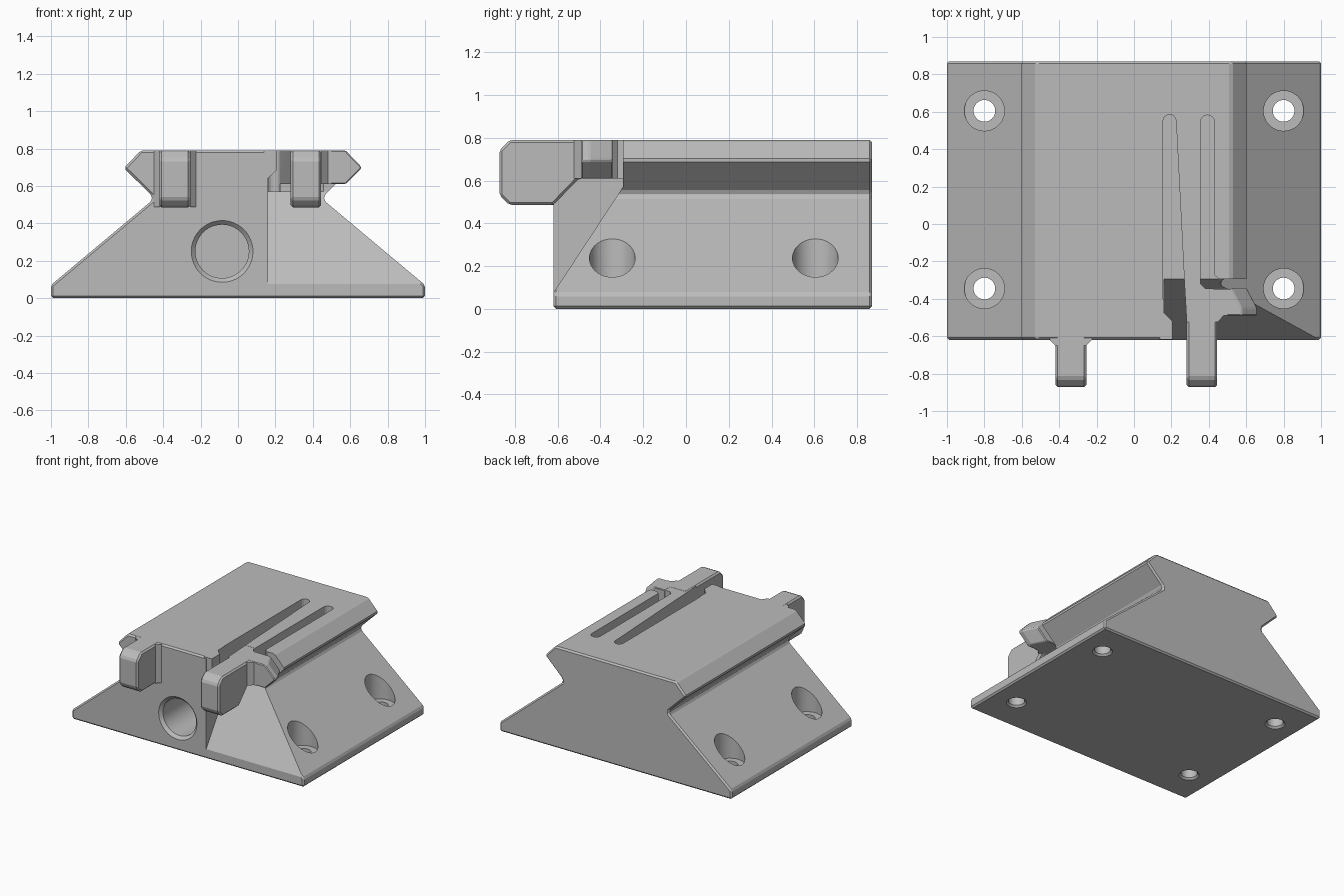
import bpy, bmesh
from math import sin, cos, pi, radians
from mathutils import Vector

if "Cube" in bpy.data.objects:
    bpy.data.objects.remove(bpy.data.objects["Cube"])

grey = bpy.data.materials.new("plain grey")
grey.use_nodes = True
grey.diffuse_color = (0.5, 0.5, 0.5, 1)
grey.node_tree.nodes["Principled BSDF"].inputs["Base Color"].default_value = (0.5, 0.5, 0.5, 1)


def loft(name, rings, bevel=0.0):
    """Solid skinned through matching rings of points, with optional chamfered edges."""
    bm = bmesh.new()
    loops = [[bm.verts.new(p) for p in ring] for ring in rings]
    n = len(loops[0])
    for a, b in zip(loops, loops[1:]):
        for i in range(n):
            j = (i + 1) % n
            bm.faces.new((a[i], a[j], b[j], b[i]))
    bm.faces.new(loops[0])
    bm.faces.new(loops[-1])
    bmesh.ops.recalc_face_normals(bm, faces=bm.faces)
    if bevel:
        sharp = [e for e in bm.edges if e.calc_face_angle(0) > radians(20)]
        bmesh.ops.bevel(bm, geom=sharp, offset=bevel, segments=1,
                        affect='EDGES', clamp_overlap=True)
    mesh = bpy.data.meshes.new(name)
    bm.to_mesh(mesh)
    bm.free()
    mesh.materials.append(grey)
    obj = bpy.data.objects.new(name, mesh)
    bpy.context.collection.objects.link(obj)
    return obj


def prism(name, axis, outline, lo, hi, bevel=0.0):
    """Extrude a 2D outline along the named axis."""
    place = {"x": lambda a, b, t: (t, a, b),
             "y": lambda a, b, t: (a, t, b),
             "z": lambda a, b, t: (a, b, t)}[axis]
    return loft(name, [[place(a, b, t) for a, b in outline] for t in (lo, hi)], bevel)


def turned(name, centre, u, v, axis, steps, sides=48):
    """Round solid from (radius, distance along axis) steps."""
    u, v, axis, centre = map(Vector, (u, v, axis, centre))
    angles = [2 * pi * i / sides for i in range(sides)]
    return loft(name, [[centre + axis * d + (u * cos(a) + v * sin(a)) * r for a in angles]
                       for r, d in steps])


def round_end(x0, x1, y, count=8):
    """Half circle from the right edge of a slot to the left edge."""
    r, cx = (x1 - x0) / 2, (x0 + x1) / 2
    return [(cx + r * cos(pi * i / count), y + r * sin(pi * i / count))
            for i in range(count + 1)]


def cut(target, cutters):
    for c in cutters:
        c.hide_render = True
        m = target.modifiers.new("cut", 'BOOLEAN')
        m.operation, m.solver, m.object = 'DIFFERENCE', 'EXACT', c
    bpy.context.view_layer.update()
    graph = bpy.context.evaluated_depsgraph_get()
    mesh = bpy.data.meshes.new_from_object(target.evaluated_get(graph))
    target.modifiers.clear()
    target.data = mesh
    for c in cutters:
        bpy.data.objects.remove(c)


TOP, FLOOR, ARM_BOTTOM = 0.79, 0.57, 0.61
FRONT, BACK = -0.62, 0.87

# Main body: wide foot, narrow neck and a dovetail rail on top
half = [(1, 0), (1, 0.07), (0.46, 0.522), (0.46, 0.548), (0.61, 0.695), (0.52, TOP)]
body = prism("body", "y", half + [(-x, z) for x, z in reversed(half)], FRONT, BACK, 0.012)

cutters = []
# Sloping front corner cut away below the spring arm
cutters.append(prism("corner_cutter", "x",
                     [(-0.64, 0.045), (-0.295, FLOOR), (-0.295, 1), (-1, 1), (-1, 0.045)],
                     0.16, 1.3))
# Two slots that free the spring arm, and the gap below it
slot_a = [(0.155, -0.4), (0.274, -0.4)] + round_end(0.155, 0.225, 0.55)
slot_b = [(0.355, -0.4), (0.46, -0.4), (0.46, -0.298), (0.43, -0.275)] + round_end(0.355, 0.43, 0.545)
cutters.append(prism("slot_cutter_a", "z", slot_a, FLOOR, 1))
cutters.append(prism("slot_cutter_b", "z", slot_b, FLOOR, 1))
cutters.append(prism("gap_cutter", "z",
                     [(0.16, -0.45), (0.428, -0.45), (0.428, 0.54), (0.16, 0.54)],
                     FLOOR, ARM_BOTTOM))
# Blind round socket in the front
cutters.append(turned("socket_cutter", (-0.085, FRONT, 0.25), (1, 0, 0), (0, 0, 1), (0, 1, 0),
                      [(0.165, -0.05), (0.165, 0), (0.143, 0.022), (0.143, 1.1)]))
# Counterbored screw holes
for x in (-0.8, 0.8):
    for y in (-0.345, 0.605):
        cutters.append(turned("screw_cutter", (x, y, 0), (1, 0, 0), (0, 1, 0), (0, 0, 1),
                              [(0.072, -0.05), (0.072, 0), (0.058, 0.014), (0.058, 0.12),
                               (0.107, 0.12), (0.107, 0.6)]))
cut(body, cutters)

# Overhanging lip beside the arm opening
lip = loft("opening_lip", [
    [(0.14, y0, 0.63), (0.16, y0, 0.64), (x, y0, z), (x, y0, TOP), (0.14, y0, TOP)]
    for y0, x, z in ((-0.475, 0.162, 0.642), (-0.52, 0.207, 0.685), (FRONT + 0.002, 0.207, 0.685))])


def hook_outline(root_y, root_z):
    """Side outline of a hooked finger tab."""
    return [(root_y, TOP), (-0.825, TOP), (-0.872, 0.743), (-0.872, 0.53),
            (-0.828, 0.486), (-0.62, 0.486), (-0.5, root_z), (root_y, root_z)]


# Fixed finger tab with flared root
prism("fixed_tab", "x",
      [(-0.58, TOP), (-0.825, TOP), (-0.872, 0.743), (-0.872, 0.53), (-0.828, 0.486), (-0.58, 0.486)],
      -0.42, -0.255, 0.012)
prism("fixed_tab_root", "z",
      [(-0.45, -0.59), (-0.45, -0.62), (-0.42, -0.65),
       (-0.255, -0.65), (-0.225, -0.62), (-0.225, -0.59)], 0.488, TOP - 0.001)

# Moving finger tab and the front part of the spring arm
prism("arm_tab", "x", hook_outline(-0.4, ARM_BOTTOM), 0.282, 0.445, 0.012)
prism("arm_front", "z",
      [(0.266, -0.25), (0.355, -0.25), (0.355, -0.32), (0.38, -0.345), (0.5, -0.345),
       (0.5, -0.49), (0.48, -0.49), (0.446, -0.525), (0.282, -0.525)],
      ARM_BOTTOM, TOP - 0.001)

# Pointed latch with a slanted lead-in at its back
loft("arm_latch", [
    [(0.42, y, ARM_BOTTOM), (0.575 - s, y, ARM_BOTTOM), (0.657 - s, y, 0.69),
     (0.657 - s, y, 0.705), (0.575 - s, y, TOP), (0.42, y, TOP)]
    for y, s in ((-0.49, 0), (-0.45, 0), (-0.343, 0.055))], 0.006)

# Smooth round walls, keep all chamfers crisp
bpy.ops.object.select_all(action='DESELECT')
body.select_set(True)
bpy.context.view_layer.objects.active = body
bpy.ops.object.shade_smooth_by_angle(angle=radians(15))
